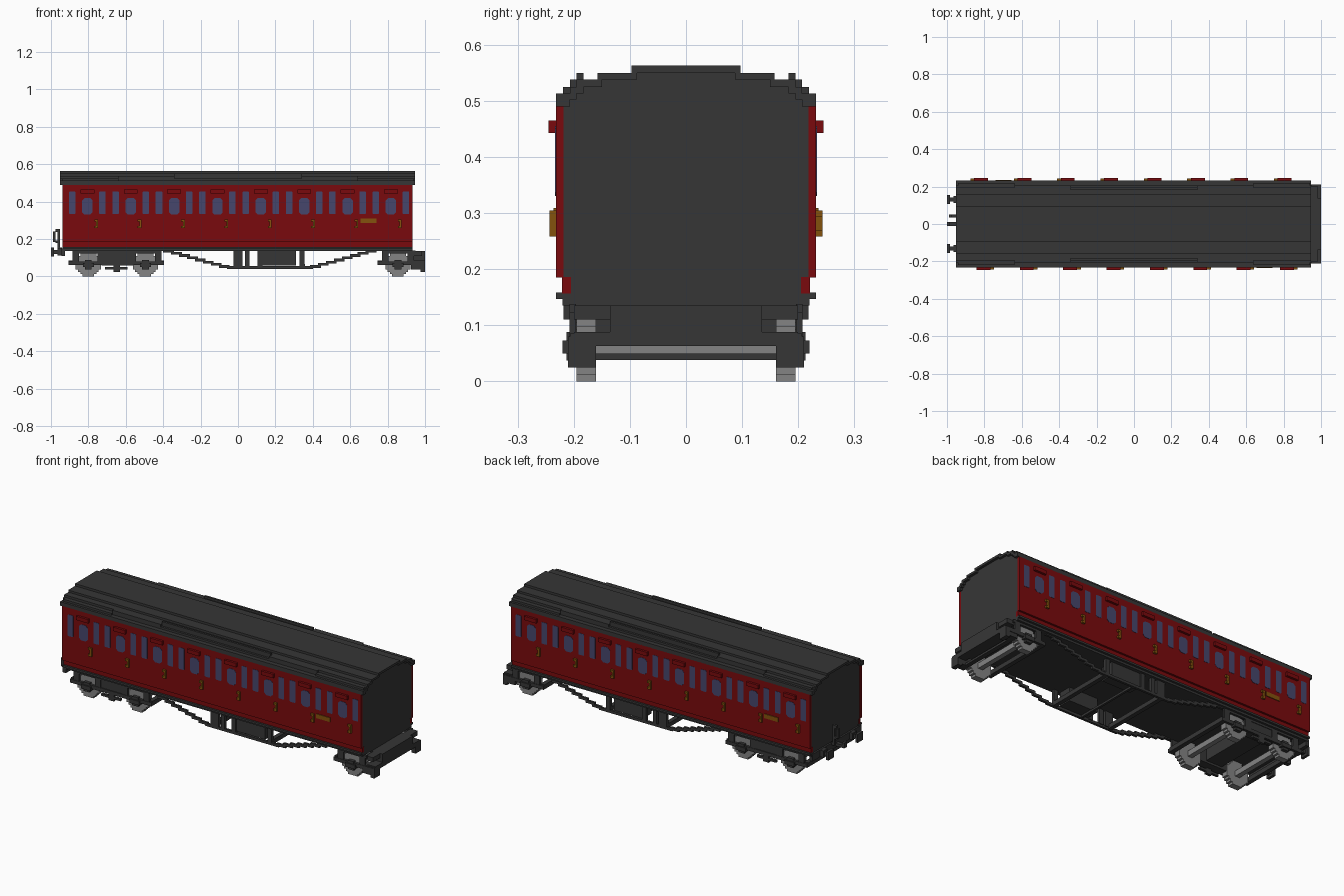
import bpy, bmesh, math
from mathutils import Vector

cube = bpy.data.objects.get("Cube")
if cube:
    bpy.data.objects.remove(cube, do_unlink=True)


def material(name, r, g, b):
    m = bpy.data.materials.new(name)
    m.use_nodes = True
    m.diffuse_color = (r, g, b, 1)
    bsdf = next(n for n in m.node_tree.nodes if n.type == 'BSDF_PRINCIPLED')
    bsdf.inputs["Base Color"].default_value = (r, g, b, 1)
    return m


DARK = material("charcoal", 0.037, 0.037, 0.037)
RED = material("deep_red", 0.195, 0.003, 0.004)
GLASS = material("slate_blue_glass", 0.062, 0.062, 0.15)
BRASS = material("brass", 0.23, 0.085, 0.004)
STEEL = material("steel_grey", 0.23, 0.23, 0.23)


def finish(name, bm, mat):
    bmesh.ops.recalc_face_normals(bm, faces=bm.faces)
    me = bpy.data.meshes.new(name)
    bm.to_mesh(me)
    bm.free()
    me.materials.append(mat)
    ob = bpy.data.objects.new(name, me)
    bpy.context.collection.objects.link(ob)
    return ob


def boxes(name, mat, items):
    """Join boxes given as (x0, x1, y0, y1, z0, z1) into one part."""
    bm = bmesh.new()
    for x0, x1, y0, y1, z0, z1 in items:
        vs = bmesh.ops.create_cube(bm, size=1)["verts"]
        size = Vector((x1 - x0, y1 - y0, z1 - z0))
        mid = Vector((x0 + x1, y0 + y1, z0 + z1)) / 2
        for v in vs:
            v.co = Vector([c * s for c, s in zip(v.co, size)]) + mid
    return finish(name, bm, mat)


def both_sides(items):
    """Add the copy of each box on the opposite y side."""
    return items + [(a, b, -d, -c, e, f) for a, b, c, d, e, f in items]


def turned(items):
    """Add the copy of each box turned half a circle about z."""
    return items + [(-b, -a, -d, -c, e, f) for a, b, c, d, e, f in items]


def prism(bm, points, direction):
    face = bm.faces.new([bm.verts.new(p) for p in points])
    ext = bmesh.ops.extrude_face_region(bm, geom=[face])["geom"]
    bmesh.ops.translate(bm, vec=direction,
                        verts=[v for v in ext if isinstance(v, bmesh.types.BMVert)])


def stepped(levels):
    """Turn (half width, top) levels into a staircase half profile."""
    pts, z = [], None
    for w, top in levels:
        if z is not None:
            pts.append((w, z))
        pts.append((w, top))
        z = top
    return pts


# Body core with stepped ends
core = [(0.22, 0.135)] + stepped([(0.22, 0.49), (0.207, 0.502), (0.195, 0.513),
                                  (0.183, 0.525), (0.15, 0.538), (0.087, 0.55)])
bm = bmesh.new()
outline = core + [(-y, z) for y, z in reversed(core)]
prism(bm, [(-0.935, y, z) for y, z in outline], (1.867, 0, 0))
finish("body_core", bm, DARK)

# Roof shell, hollow over the body
outer = [(0.232, 0.49)] + stepped([(0.232, 0.513), (0.207, 0.525), (0.195, 0.538),
                                   (0.158, 0.55), (0.097, 0.563)])
inner = core[1:]
outline = (outer + [(-y, z) for y, z in reversed(outer)]
           + [(-y, z) for y, z in inner] + list(reversed(inner)))
bm = bmesh.new()
prism(bm, [(-0.952, y, z) for y, z in outline], (1.898, 0, 0))
finish("roof", bm, DARK)

# Rain strips stepping down towards the ends
strips = [(-0.34, 0.34, 0.183, 0.195, 0.53, 0.55)]
for s in (-1, 1):
    for a, b, y, z in ((0.34, 0.64, 0.195, 0.538), (0.64, 0.94, 0.207, 0.525)):
        x0, x1 = sorted((s * a, s * b))
        strips.append((x0, x1, y, y + 0.012, z - 0.015, z))
boxes("rain_strips", DARK, both_sides(strips))

# Side panels, skirt and footboards
boxes("side_panels", RED, both_sides([(-0.938, 0.933, 0.218, 0.232, 0.185, 0.492),
                                      (-0.938, 0.933, 0.205, 0.221, 0.157, 0.186)]))
boxes("footboards", DARK, both_sides([(-0.938, 0.933, 0.2, 0.232, 0.147, 0.158),
                                      (-0.938, 0.933, 0.2, 0.22, 0.135, 0.148)]))

# Windows, vents and handles for eight compartments on each side
DOORS = [-0.805 + 0.2318 * i for i in range(8)]


def window(bm, side, cx, hw, z0, z1, cut):
    pts = [(-hw, z0 + cut), (-hw + cut, z0), (hw - cut, z0), (hw, z0 + cut),
           (hw, z1 - cut), (hw - cut, z1), (-hw + cut, z1), (-hw, z1 - cut)]
    prism(bm, [(side * (cx + x), -side * 0.231, z) for x, z in pts],
          (0, -side * 0.0025, 0))


bm = bmesh.new()
for side in (1, -1):
    for c in DOORS:
        window(bm, side, c, 0.028, 0.33, 0.42, 0.013)
        for dx in (-0.081, 0.08):
            window(bm, side, c + dx, 0.0175, 0.333, 0.455, 0.004)
finish("windows", bm, GLASS)

boxes("door_vents", RED, turned([(c - 0.037, c + 0.037, -0.245, -0.23, 0.443, 0.465)
                                 for c in DOORS]))
handles = []
for c in DOORS:
    x = c + 0.047
    handles += [(x - 0.01, x + 0.01, -0.243, -0.231, 0.293, 0.305),
                (x, x + 0.01, -0.243, -0.231, 0.27, 0.293),
                (x - 0.01, x + 0.01, -0.243, -0.231, 0.258, 0.27)]
boxes("door_handles", BRASS, turned(handles))
boxes("brass_plates", BRASS, turned([(0.655, 0.74, -0.236, -0.231, 0.285, 0.309)]))

# Underframe trusses with stepped slopes, posts and equipment boxes
truss = [(-0.06, 0.4, 0.195, 0.208, 0.04, 0.055)]
STEPS = 8
for i in range(STEPS):
    z = 0.046 + i * 0.0117
    w = 0.34 / STEPS
    truss += [(-0.06 - (i + 1) * w, -0.045 - i * w, 0.195, 0.208, z, z + 0.0145),
              (0.385 + i * w, 0.4 + (i + 1) * w, 0.195, 0.208, z, z + 0.0145)]
truss += [(x0, x1, 0.19, 0.208, 0.05, 0.14)
          for x0, x1 in ((-0.025, 0.025), (0.038, 0.062), (0.105, 0.13), (0.33, 0.355))]
boxes("underframe_trusses", DARK, both_sides(truss))
boxes("equipment_boxes", DARK, both_sides([(0.13, 0.31, 0.125, 0.2, 0.058, 0.14)]))
boxes("truss_cross_beams", DARK, [(x - h, x + h, -0.2, 0.2, 0.043, 0.043 + 2 * h)
                                  for x, h in ((-0.01, 0.012), (0.17, 0.006), (0.345, 0.012))])


# Wheelsets built from stepped rows
def wheelset(name, cx):
    r, rows = 0.0675, 11
    h = 2 * r / rows
    items = []
    for i in range(rows):
        dz = -r + (i + 0.5) * h
        w = (round(math.sqrt(r * r - dz * dz) / h - 0.5) + 0.5) * h
        items.append((cx - w, cx + w, 0.16, 0.195, r + dz - h / 2, r + dz + h / 2))
    items = both_sides(items)
    items.append((cx - 0.014, cx + 0.014, -0.165, 0.165, 0.05, 0.08))
    boxes(name, STEEL, items)


for name, x in (("rear", -0.8), ("inner", -0.495), ("shared", 0.855)):
    wheelset(name + "_wheelset", x)


# Bogie side parts around an axle
def axle_guard(x):
    return [(x - 0.03, x + 0.03, 0.195, 0.22, 0.05, 0.073),
            (x - 0.018, x + 0.018, 0.195, 0.213, 0.037, 0.088),
            (x - 0.085, x - 0.05, 0.196, 0.208, 0.075, 0.13),
            (x + 0.05, x + 0.085, 0.196, 0.208, 0.075, 0.13)]


# Full bogie at the buffer end
left = axle_guard(-0.8) + axle_guard(-0.495)
left += [(-0.905, -0.395, 0.196, 0.21, 0.06, 0.08),
         (-0.885, -0.41, 0.196, 0.208, 0.123, 0.138),
         (-0.73, -0.56, 0.16, 0.205, 0.058, 0.135),
         (-0.71, -0.59, 0.196, 0.21, 0.037, 0.05),
         (-0.665, -0.63, 0.196, 0.21, 0.025, 0.06)]
boxes("left_bogie_sides", DARK, both_sides(left))
boxes("left_bogie_crossbars", DARK, [(-0.905, -0.88, -0.2, 0.2, 0.06, 0.085),
                                     (-0.42, -0.395, -0.2, 0.2, 0.06, 0.085),
                                     (-0.7, -0.6, -0.16, 0.16, 0.07, 0.136)])

# Half bogie reaching past the plain end
right = axle_guard(0.855)
right += [(0.745, 1.0, 0.196, 0.21, 0.06, 0.08),
          (0.77, 0.95, 0.196, 0.208, 0.123, 0.138),
          (0.925, 1.0, 0.16, 0.207, 0.037, 0.085),
          (0.975, 1.0, 0.16, 0.21, 0.025, 0.06)]
boxes("right_bogie_sides", DARK, both_sides(right))
boxes("right_bogie_bolster", DARK, [(0.925, 1.0, -0.135, 0.135, 0.063, 0.135),
                                    (0.95, 1.0, -0.2, 0.2, 0.063, 0.088),
                                    (0.94, 0.985, -0.2, 0.2, 0.11, 0.135),
                                    (0.745, 0.77, -0.2, 0.2, 0.06, 0.085),
                                    (0.925, 0.95, -0.16, 0.16, 0.038, 0.05)])

# Buffer beam, buffers, coupling hook and brake hose
boxes("buffer_beam", DARK, [(-0.945, -0.925, -0.218, 0.218, 0.11, 0.15)])
boxes("buffers", DARK, both_sides([(-1.0, -0.985, 0.107, 0.155, 0.106, 0.154),
                                   (-0.985, -0.965, 0.12, 0.142, 0.119, 0.141),
                                   (-0.965, -0.94, 0.112, 0.15, 0.111, 0.149)]))
boxes("coupling_hook", DARK, [(-1.0, -0.94, -0.012, 0.012, 0.12, 0.135),
                              (-1.0, -0.985, -0.012, 0.012, 0.135, 0.15)])
boxes("brake_hose", DARK, [(-0.965, -0.94, 0.036, 0.05, 0.14, 0.155),
                           (-0.965, -0.952, 0.036, 0.05, 0.155, 0.25),
                           (-0.977, -0.952, 0.036, 0.05, 0.238, 0.255),
                           (-0.988, -0.975, 0.036, 0.05, 0.185, 0.24),
                           (-0.975, -0.96, 0.036, 0.05, 0.178, 0.192)])
